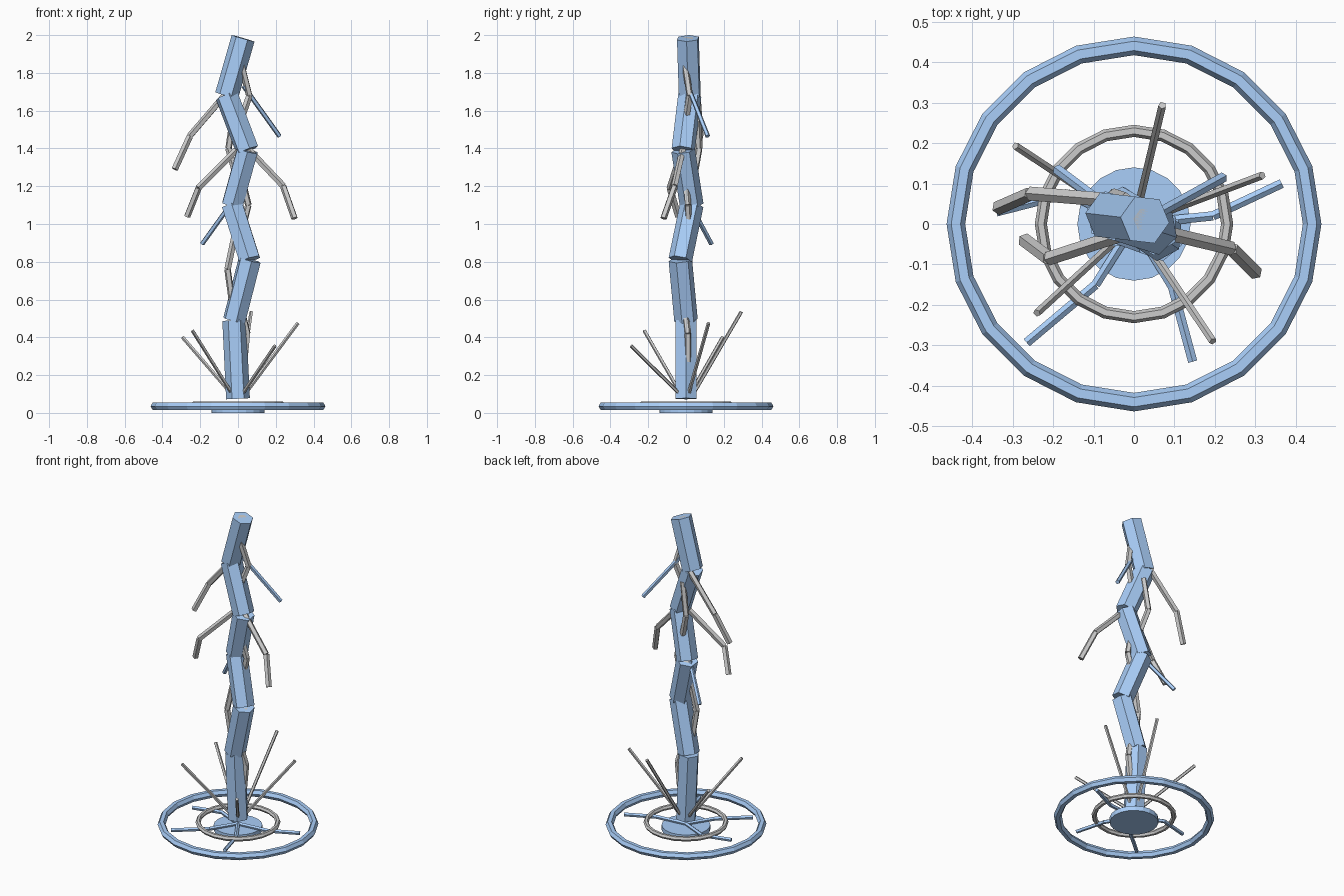
import bpy
import math
from mathutils import Vector

blue = bpy.data.materials.new("bolt_blue")
blue.diffuse_color = (0.4, 0.62, 0.95, 1)


def rod(name, a, b, r, sides=6, mat=None, r2=None):
    """Flat-shaded prism running from a to b."""
    a, b = Vector(a), Vector(b)
    d = b - a
    bpy.ops.mesh.primitive_cone_add(vertices=sides, radius1=r, radius2=r if r2 is None else r2,
                                    depth=d.length, location=(a + b) / 2)
    o = bpy.context.object
    o.name = name
    o.rotation_euler = d.to_track_quat('Z', 'Y').to_euler()
    if mat:
        o.data.materials.append(mat)
    return o


def chain(name, pts, r, sides=6, mat=None):
    for i, (a, b) in enumerate(zip(pts, pts[1:])):
        rod(f"{name}_{i + 1}", a, b, r, sides, mat)


def ring(name, major, minor, z, mat=None):
    bpy.ops.mesh.primitive_torus_add(major_radius=major, minor_radius=minor, major_segments=20,
                                     minor_segments=6, location=(0, 0, z))
    bpy.context.object.name = name
    if mat:
        bpy.context.object.data.materials.append(mat)


# zigzag trunk with a pale inner core
trunk = [(0.0, 0, 0.075), (-0.02, 0, 0.49), (0.062, -0.03, 0.81), (-0.03, 0.03, 1.10),
         (0.05, -0.015, 1.39), (-0.06, 0.02, 1.68), (0.027, 0.01, 1.983)]
chain("trunk", trunk, 0.063, 6, blue)
chain("core", trunk, 0.03)

# bent pale side branches
branches = [
    [(-0.07, 0.06, 1.68), (-0.255, 0.075, 1.465), (-0.335, 0.04, 1.29)],
    [(-0.01, -0.02, 1.39), (-0.21, -0.085, 1.19), (-0.27, -0.04, 1.04)],
    [(0.05, -0.015, 1.40), (0.24, -0.06, 1.20), (0.30, -0.12, 1.03)],
    [(0.02, -0.005, 1.84), (0.06, 0.02, 1.68), (0.015, 0.0, 1.55)],
    [(-0.02, 0.06, 1.60), (-0.05, 0.07, 1.40), (-0.01, 0.045, 1.26)],
    [(0.025, 0.0, 1.22), (0.055, 0.01, 1.10), (0.03, 0.015, 1.0)],
    [(-0.015, -0.02, 0.95), (-0.055, -0.03, 0.76), (-0.03, -0.02, 0.58)],
    [(0.03, 0.0, 0.50), (0.05, 0.01, 0.42), (0.035, 0.01, 0.27)],
]
for i, pts in enumerate(branches):
    chain(f"branch_{i + 1}", pts, 0.018, 5)

# short blue offshoots
rod("offshoot_upper", (0.03, 0.01, 1.73), (0.22, 0.115, 1.465), 0.013, 5, blue)
rod("offshoot_lower", (-0.05, 0.03, 1.09), (-0.19, 0.135, 0.895), 0.013, 5, blue)

# thin sparks rising from the base
for i, tip in enumerate([(-0.293, 0.193, 0.40), (-0.24, -0.22, 0.435), (0.07, 0.293, 0.535),
                         (0.317, 0.12, 0.475), (0.195, -0.29, 0.355)]):
    a = math.atan2(tip[1], tip[0])
    rod(f"spark_{i + 1}", (0.04 * math.cos(a), 0.04 * math.sin(a), 0.10), tip, 0.01, 5)

# ground rings and impact disc
ring("outer_ring", 0.44, 0.023, 0.035, blue)
ring("inner_ring", 0.23, 0.015, 0.047)
rod("base_disc", (0, 0, 0), (0, 0, 0.03), 0.14, 20, blue)

# crooked arcs crawling over the ground
for i, (mid, tip) in enumerate([((0.195, 0.02), (0.365, 0.10)), ((-0.165, 0.075), (-0.34, 0.03)),
                                ((-0.095, -0.15), (-0.265, -0.293)), ((0.095, -0.155), (0.145, -0.34))]):
    chain(f"ground_arc_{i + 1}", [(0, 0, 0.037), (*mid, 0.037), (*tip, 0.037)], 0.012, 5, blue)
